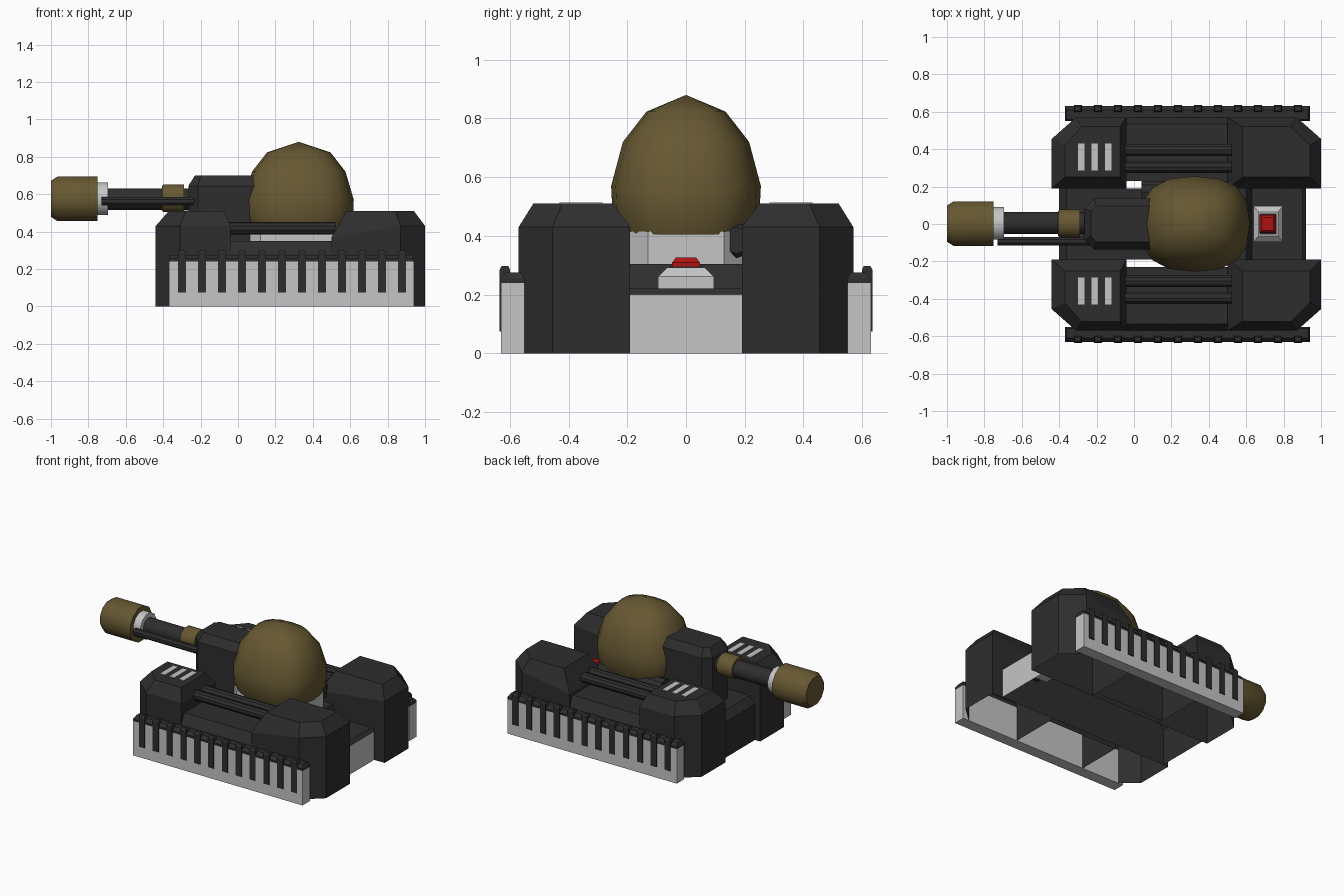
import bpy, bmesh, math

if "Cube" in bpy.data.objects:
    bpy.data.objects.remove(bpy.data.objects["Cube"])

def material(name, rgb):
    m = bpy.data.materials.new(name)
    m.diffuse_color = (*rgb, 1)
    m.use_nodes = True
    m.node_tree.nodes["Principled BSDF"].inputs["Base Color"].default_value = m.diffuse_color
    return m

DARK = material("charcoal", (0.027, 0.027, 0.027))
LIGHT = material("light_grey", (0.56, 0.56, 0.56))
BROWN = material("olive_brown", (0.135, 0.098, 0.032))
RED = material("red", (0.42, 0.006, 0.006))

def finish(bm, name, mats, smooth=None):
    bmesh.ops.remove_doubles(bm, verts=bm.verts, dist=0.0001)
    bmesh.ops.recalc_face_normals(bm, faces=bm.faces)
    me = bpy.data.meshes.new(name)
    bm.to_mesh(me)
    bm.free()
    for m in mats:
        me.materials.append(m)
    ob = bpy.data.objects.new(name, me)
    bpy.context.collection.objects.link(ob)
    if smooth:
        me.shade_smooth()
        me.set_sharp_from_angle(angle=math.radians(smooth))
    return ob

def loft(name, rings, mat, bottom=True, top=True, smooth=None):
    """Skin a stack of equal-length vertex rings."""
    bm = bmesh.new()
    vs = [[bm.verts.new(p) for p in r] for r in rings]
    n = len(rings[0])
    for a, b in zip(vs, vs[1:]):
        for i in range(n):
            j = (i + 1) % n
            bm.faces.new((a[i], a[j], b[j], b[i]))
    if bottom:
        bm.faces.new(vs[0])
    if top:
        bm.faces.new(vs[-1])
    return finish(bm, name, [mat], smooth)

def rect(x0, x1, y0, y1, z):
    return [(x0, y0, z), (x1, y0, z), (x1, y1, z), (x0, y1, z)]

def box(name, x0, x1, y0, y1, z0, z1, mat):
    return loft(name, [rect(x0, x1, y0, y1, z0), rect(x0, x1, y0, y1, z1)], mat)

def tube(name, profile, y, z, mat, n=12):
    """Turned part along x from (x, radius) pairs."""
    rings = [[(x, y + r * math.cos(2 * math.pi * (i + 0.5) / n),
               z + r * math.sin(2 * math.pi * (i + 0.5) / n)) for i in range(n)]
             for x, r in profile]
    return loft(name, rings, mat, smooth=35)

def prism(name, rings, s, mat, **kw):
    return loft(name, [[(x, s * y, z) for x, y, z in r] for r in rings], mat, **kw)

for s, side in ((1, "left"), (-1, "right")):
    # Rear pod, open underneath
    foot = [(.5, .19), (1, .19), (1, .455), (.87, .57), (.5, .57)]
    crown = [(.58, .25), (.94, .25), (.94, .42), (.84, .52), (.58, .52)]
    prism("rear_pod_" + side, [
        [(x, y, 0) for x, y in foot],
        [(x, y, .37 if x == .5 else .43) for x, y in foot],
        [(x, y, .51) for x, y in crown]], s, DARK, bottom=False)

    # Front pod, open underneath
    foot = [(-.04, .19), (-.44, .19), (-.44, .455), (-.31, .57), (-.04, .57)]
    crown = [(-.075, .25), (-.37, .25), (-.37, .42), (-.28, .52), (-.075, .52)]
    prism("front_pod_" + side, [
        [(x, y, 0) for x, y in foot],
        [(x, y, .43) for x, y in foot],
        [(x, y, .51) for x, y in crown]], s, DARK, bottom=False)

    # Lower middle section with its two pipes
    prism("middle_pod_" + side, [
        rect(-.04, .5, .23, .57, 0), rect(-.04, .5, .23, .57, .28),
        rect(-.04, .5, .23, .535, .35)], s, DARK, bottom=False)
    for k, y in enumerate((.305, .395)):
        tube(f"side_pipe_{side}_{k}", [(-.05, .034), (.52, .034)], s * y, .418, DARK, 10)

    # Light stripes on the front pod
    for k in range(3):
        x = -.30 + .0725 * k
        prism(f"stripe_{side}_{k}", [rect(x, x + .036, .285, .43, .508),
              rect(x, x + .036, .285, .43, .514)], s, LIGHT)

    # Side skirt with dark cap and teeth
    prism("skirt_" + side, [rect(-.37, .94, .55, .63, 0),
          rect(-.37, .94, .55, .63, .24)], s, LIGHT)
    prism("skirt_cap_" + side, [rect(-.37, .94, .55, .63, .24),
          rect(-.37, .94, .55, .63, .255), rect(-.36, .93, .56, .61, .275)], s, DARK)
    for k in range(12):
        x = -.30 + .107 * k
        prism(f"tooth_{side}_{k}", [rect(x - .022, x + .022, .60, .635, .075),
              rect(x - .022, x + .022, .60, .635, .285),
              rect(x - .015, x + .015, .605, .627, .298)], s, DARK)

# Central hull: side profile extruded across, open underneath, light rear wall
profile = [(-.40, 0), (-.40, .25), (-.36, .30), (.60, .305), (.63, .22),
           (.90, .22), (.92, .20), (.92, 0)]
hull = loft("hull", [[(x, y, z) for x, z in profile] for y in (-.19, .19)], DARK)
bm = bmesh.new()
bm.from_mesh(hull.data)
hull.data.materials.append(LIGHT)
for f in list(bm.faces):
    c = f.calc_center_median()
    if c.z < .001:
        bm.faces.remove(f)
    elif f.normal.x > .95 and c.x > .9:
        f.material_index = 1
bm.to_mesh(hull.data)
bm.free()

# Rear button in its light housing
loft("button_housing", [rect(.64, .795, -.095, .095, .17), rect(.64, .795, -.095, .095, .262),
     rect(.665, .77, -.065, .065, .292)], LIGHT)
box("button_recess", .672, .763, -.056, .056, .286, .295, DARK)
loft("button", [rect(.672, .758, -.047, .047, .29), rect(.672, .758, -.047, .047, .31),
     rect(.685, .745, -.034, .034, .327)], RED)

# Turret base and the conduit beside it
def octagon(x0, x1, y, c, z):
    return [(x0 + c, -y, z), (x1 - c, -y, z), (x1, -y + c, z), (x1, y - c, z),
            (x1 - c, y, z), (x0 + c, y, z), (x0, y - c, z), (x0, -y + c, z)]
loft("turret_base", [octagon(.06, .57, .19, .06, .30), octagon(.06, .57, .19, .06, .415)], LIGHT)
tube("conduit", [(.04, .06), (.53, .06), (.55, .045)], .172, .385, DARK, 10)

# Turret dome: rounded-square rings up to a point
def dome_ring(rx, ry, z, n=16, e=.78):
    out = []
    for i in range(n):
        a = 2 * math.pi * i / n
        c, s = math.cos(a), math.sin(a)
        out.append((.325 + rx * math.copysign(abs(c) ** e, c),
                    ry * math.copysign(abs(s) ** e, s), z))
    return out
loft("turret_dome", [dome_ring(.265, .225, .405), dome_ring(.29, .25, .47),
     dome_ring(.294, .255, .57), dome_ring(.25, .215, .72), dome_ring(.17, .135, .823),
     dome_ring(0, 0, .88)], BROWN, top=False, smooth=50)

# Gun mount: chamfered block
plan = [(.10, -.135), (.10, .135), (-.215, .135), (-.265, .085), (-.265, -.085), (-.215, -.135)]
crown = [(.10, -.095), (.10, .095), (-.20, .095), (-.23, .065), (-.23, -.065), (-.20, -.095)]
loft("gun_mount", [[(x, y, .30) for x, y in plan], [(x, y, .645) for x, y in plan],
     [(x, y, .70) for x, y in crown]], DARK)

# Gun
tube("barrel", [(-.74, .06), (-.22, .06)], .005, .573, DARK)
tube("side_tube", [(-.73, .025), (-.22, .025)], -.093, .563, DARK, 8)
tube("barrel_collar", [(-.405, .07), (-.395, .077), (-.29, .077)], .003, .578, BROWN)
tube("barrel_neck", [(-.76, .09), (-.695, .09)], .003, .575, LIGHT)
tube("muzzle", [(-1, .10), (-.965, .123), (-.75, .123)], .002, .575, BROWN)
